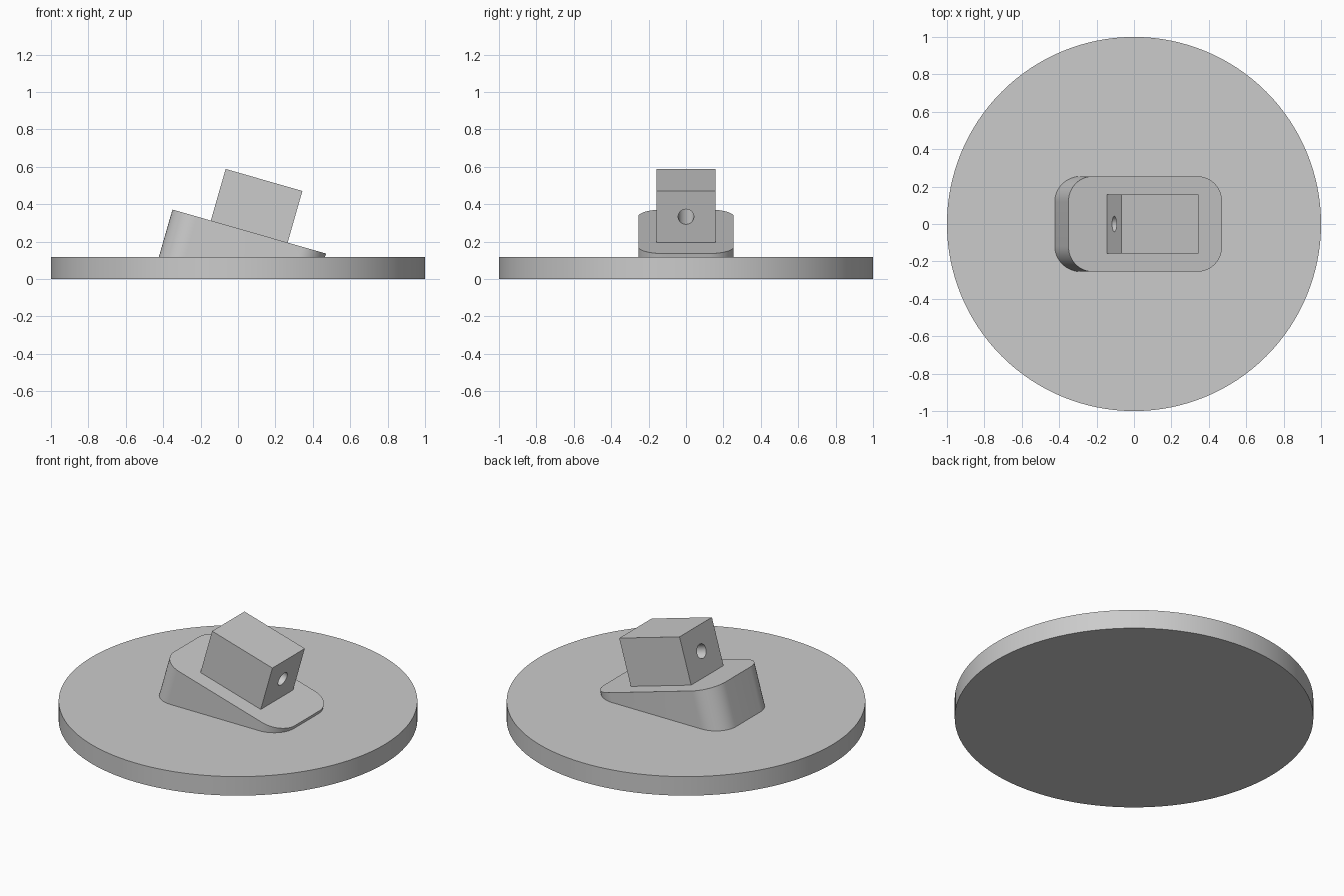
import bpy, bmesh, math
from mathutils import Matrix, Vector

if "Cube" in bpy.data.objects:
    bpy.data.objects.remove(bpy.data.objects["Cube"])

TILT = math.radians(16)
BASE_H = 0.117
# Tilted frame at the centre of the wedge's sloping top
FRAME = Matrix.Translation((0.06, 0, 0.254)) @ Matrix.Rotation(TILT, 4, 'Y')

grey = bpy.data.materials.new("grey")
grey.diffuse_color = (0.6, 0.6, 0.6, 1)
grey.use_nodes = True
grey.node_tree.nodes["Principled BSDF"].inputs["Base Color"].default_value = grey.diffuse_color


def finish(obj, name):
    obj.name = name
    obj.data.materials.clear()
    obj.data.materials.append(grey)
    bpy.ops.object.select_all(action='DESELECT')
    obj.select_set(True)
    bpy.context.view_layer.objects.active = obj
    bpy.ops.object.shade_smooth_by_angle(angle=math.radians(30))
    return obj


# Round base plate
bpy.ops.mesh.primitive_cylinder_add(vertices=128, radius=1, depth=BASE_H,
                                    location=(0, 0, BASE_H / 2))
finish(bpy.context.object, "base_plate")

# Rounded wedge: tilted outline dropped along its own axis into the base
HX, HY, R, STEPS = 0.427, 0.255, 0.135, 16
outline = []
for k, (sx, sy) in enumerate([(1, 1), (-1, 1), (-1, -1), (1, -1)]):
    for i in range(STEPS + 1):
        a = math.pi / 2 * (k + i / STEPS)
        outline.append(Vector((sx * (HX - R) + R * math.cos(a),
                               sy * (HY - R) + R * math.sin(a), 0)))
axis = FRAME.to_3x3() @ Vector((0, 0, 1))
bm = bmesh.new()
top = [bm.verts.new(FRAME @ p) for p in outline]
low = [bm.verts.new(v.co - axis * ((v.co.z - BASE_H + 0.005) / axis.z)) for v in top]
bm.faces.new(top)
bm.faces.new(low[::-1])
for i in range(len(top)):
    j = (i + 1) % len(top)
    bm.faces.new((top[i], low[i], low[j], top[j]))
bmesh.ops.recalc_face_normals(bm, faces=bm.faces[:])
mesh = bpy.data.meshes.new("wedge")
bm.to_mesh(mesh)
bm.free()
wedge = bpy.data.objects.new("wedge", mesh)
bpy.context.collection.objects.link(wedge)
finish(wedge, "wedge")

# Block standing on the slope, sunk slightly into it
BL, BW, BH, SINK = 0.427, 0.315, 0.287, 0.005
bpy.ops.mesh.primitive_cube_add(size=1)
block = bpy.context.object
block.data.transform(FRAME @ Matrix.Translation((0, 0, (BH - SINK) / 2))
                     @ Matrix.Diagonal((BL, BW, BH + SINK, 1)))

# Hole running lengthwise through the block
bpy.ops.mesh.primitive_cylinder_add(vertices=48, radius=0.042, depth=0.8)
cutter = bpy.context.object
cutter.name = "hole_cutter"
cutter.data.transform(FRAME @ Matrix.Translation((0, 0, BH / 2))
                      @ Matrix.Rotation(math.pi / 2, 4, 'Y'))
cutter.hide_render = True
mod = block.modifiers.new("hole", 'BOOLEAN')
mod.operation = 'DIFFERENCE'
mod.solver = 'EXACT'
mod.object = cutter
bpy.context.view_layer.objects.active = block
bpy.ops.object.modifier_apply(modifier=mod.name)
bpy.data.objects.remove(cutter)
finish(block, "drilled_block")
